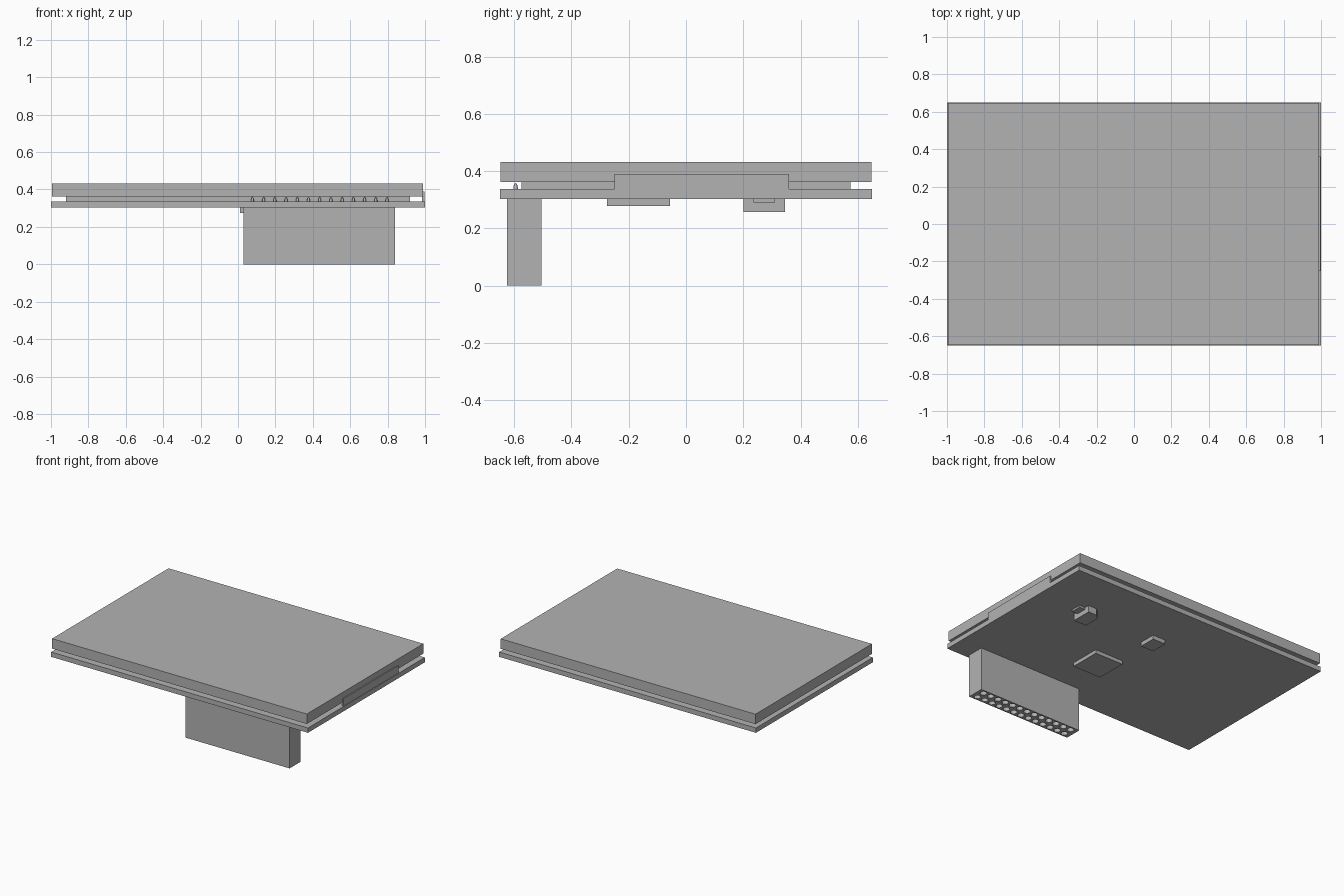
import bpy
import bmesh
from mathutils import Matrix, Vector

if "Cube" in bpy.data.objects:
    bpy.data.objects.remove(bpy.data.objects["Cube"])

grey = bpy.data.materials.new("plain grey")
grey.use_nodes = True
tone = (0.45, 0.45, 0.45, 1)
grey.diffuse_color = tone
grey.node_tree.nodes["Principled BSDF"].inputs["Base Color"].default_value = tone


def finish(name, bm):
    bmesh.ops.recalc_face_normals(bm, faces=bm.faces)
    mesh = bpy.data.meshes.new(name)
    bm.to_mesh(mesh)
    bm.free()
    mesh.materials.append(grey)
    obj = bpy.data.objects.new(name, mesh)
    bpy.context.collection.objects.link(obj)
    return obj


def box(name, x, y, z):
    bm = bmesh.new()
    size = Vector((x[1] - x[0], y[1] - y[0], z[1] - z[0]))
    mid = Vector((x[0] + x[1], y[0] + y[1], z[0] + z[1])) / 2
    bmesh.ops.create_cube(bm, size=1, matrix=Matrix.LocRotScale(mid, None, size))
    return finish(name, bm)


def prism(name, outline, z):
    bm = bmesh.new()
    face = bm.faces.new([bm.verts.new((x, y, z[0])) for x, y in outline])
    out = bmesh.ops.extrude_face_region(bm, geom=[face])
    moved = [v for v in out["geom"] if isinstance(v, bmesh.types.BMVert)]
    bmesh.ops.translate(bm, verts=moved, vec=(0, 0, z[1] - z[0]))
    return finish(name, bm)


# Stacked board, spacer and display panel
UNDER = 0.303
BOARD_TOP = 0.337
box("circuit_board", (-1, 1), (-0.65, 0.65), (UNDER, BOARD_TOP))
box("spacer_layer", (-0.92, 0.92), (-0.575, 0.575), (BOARD_TOP, 0.362))
box("display_panel", (-0.995, 0.99), (-0.648, 0.648), (0.362, 0.432))
box("ribbon_flap", (0.984, 0.997), (-0.25, 0.36), (BOARD_TOP, 0.39))

# Chips under the board
box("main_chip", (0.05, 0.27), (-0.275, -0.055), (0.278, UNDER))
box("small_chip", (0.01, 0.11), (0.2, 0.32), (0.275, UNDER))

# Side connector with clipped corners and a small tongue
prism("connector_body", [(0.565, 0.2), (0.665, 0.2), (0.665, 0.345),
                         (0.6, 0.345), (0.565, 0.315)], (0.257, UNDER))
box("connector_tongue", (0.665, 0.71), (0.235, 0.31), (0.29, UNDER))

# Header socket with two rows of round holes
COUNT, PITCH = 13, 0.06
centres = [(0.077 + i * PITCH, y) for i in range(COUNT) for y in (-0.595, -0.535)]
header = box("header_socket", (0.03, 0.84), (-0.625, -0.505), (0, UNDER))
bm = bmesh.new()
for x, y in centres:
    bmesh.ops.create_cone(bm, cap_ends=True, segments=12, radius1=0.022,
                          radius2=0.022, depth=0.3,
                          matrix=Matrix.Translation((x, y, 0)))
cutter = finish("hole_cutter", bm)
cutter.hide_render = True
cutter.hide_viewport = True
cut = header.modifiers.new("holes", "BOOLEAN")
cut.object = cutter
cut.operation = "DIFFERENCE"
cut.solver = "EXACT"

# Rounded solder pins standing on top of the board
bm = bmesh.new()
for x, y in centres:
    bmesh.ops.create_uvsphere(bm, u_segments=12, v_segments=8, radius=1,
                              matrix=Matrix.LocRotScale(Vector((x, y, BOARD_TOP)), None,
                                                        Vector((0.008, 0.008, 0.022))))
pins = finish("solder_pins", bm)
for face in pins.data.polygons:
    face.use_smooth = True
